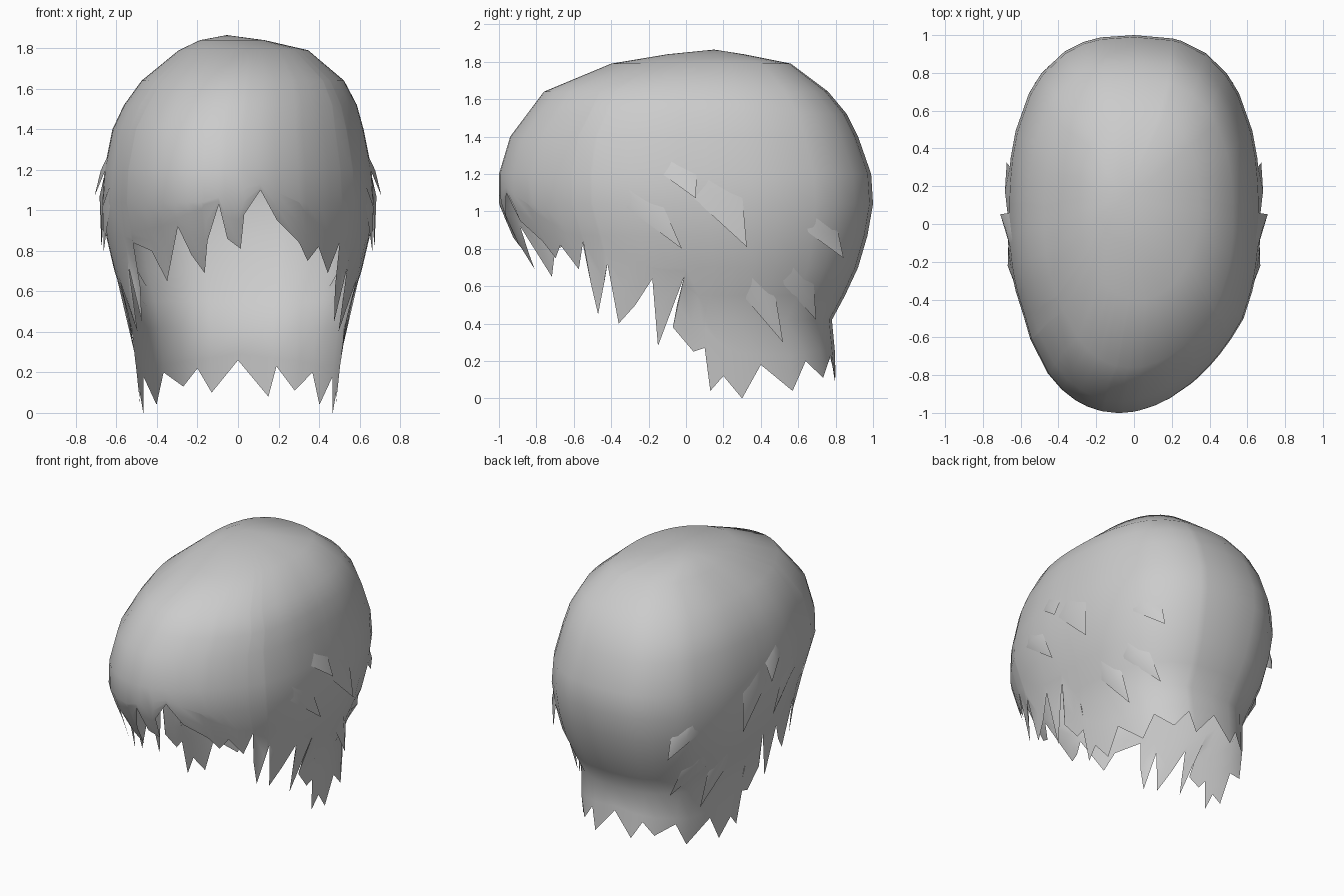
import bpy, bmesh, math

cube = bpy.data.objects.get("Cube")
if cube:
    bpy.data.objects.remove(cube, do_unlink=True)

hair = bpy.data.materials.new("hair grey")
hair.use_nodes = True
hair.diffuse_color = (0.6, 0.6, 0.6, 1)
hair.node_tree.nodes["Principled BSDF"].inputs["Base Color"].default_value = (0.6, 0.6, 0.6, 1)

# Head cross-sections: height, half width, front y, back y
RINGS = [(1.865, 0, .15, .15), (1.84, .16, -.1, .31), (1.79, .32, -.4, .56),
         (1.64, .5, -.76, .76), (1.52, .575, -.85, .86), (1.4, .62, -.94, .92),
         (1.2, .66, -1, .99), (1.04, .67, -1, 1), (.87, .65, -.93, .97),
         (.7, .61, -.82, .92), (.55, .56, -.79, .85), (.42, .525, -.79, .78),
         (0, .48, -.78, .82)]

# Hem zigzags: front and back as (x, z), one side as (y, z)
FRINGE = [(-.45, .8), (-.37, .65), (-.29, .92), (-.23, .78), (-.17, .69), (-.14, .85),
          (-.07, 1.03), (-.04, .86), (.02, .81), (.05, .98), (.13, 1.1), (.2, .95),
          (.29, .84), (.32, .75), (.37, .82), (.4, .69)]
SIDE = [(-.55, .84), (-.51, .62), (-.47, .45), (-.42, .72), (-.36, .4), (-.27, .5),
        (-.18, .64), (-.15, .28), (-.07, .38), (-.01, .65), (.04, .25), (.1, .27),
        (.13, .04), (.2, .12), (.3, 0), (.4, .18), (.57, .04), (.64, .2)]
NAPE = [(-.27, .13), (-.2, .22), (-.13, .1), (0, .26), (.15, .08), (.19, .23), (.28, .11)]


def section(z):
    """Half width, centre y and half depth at a height."""
    for hi, lo in zip(RINGS, RINGS[1:]):
        if z >= lo[0]:
            f = (hi[0] - z) / (hi[0] - lo[0])
            a, front, back = (p + (q - p) * f for p, q in zip(hi[1:], lo[1:]))
            return a, (front + back) / 2, (back - front) / 2
    return section(0)


def power(z, front):
    """Squareness of a cross-section: boxy behind, round at the forehead."""
    return 2.6 - .6 * max(0, min(1, (z - .45) / .4)) if front else 2.6


def spow(v, p):
    return math.copysign(abs(v) ** p, v)


def surf(angle, z, out=0.0):
    """Point on the head shape, pushed outward by a distance."""
    a, yc, b = section(z)
    p = power(z, math.sin(angle) < 0)
    x = (a + out) * spow(math.cos(angle), 2 / p)
    y = yc + (b + out) * spow(math.sin(angle), 2 / p)
    # The forehead leans to one side, the crown to the other, the peak back again
    x += .1 * max(0, z - 1.4) - 1.2 * max(0, z - 1.78) - .16 * max(0, -y - .5)
    return (x, y, z)


def angle_from_y(y, z):
    a, yc, b = section(z)
    return math.asin(spow(max(-1, min(1, (y - yc) / b)), power(z, y < yc) / 2))


def angle_from_x(x, z, front):
    return math.acos(spow(x / section(z)[0], power(z, front) / 2))


def finish(name, bm):
    bmesh.ops.remove_doubles(bm, verts=bm.verts, dist=.0008)
    mesh = bpy.data.meshes.new(name)
    bm.to_mesh(mesh)
    bm.free()
    mesh.materials.append(hair)
    obj = bpy.data.objects.new(name, mesh)
    bpy.context.collection.objects.link(obj)
    bpy.ops.object.select_all(action='DESELECT')
    obj.select_set(True)
    bpy.context.view_layer.objects.active = obj
    bpy.ops.object.shade_smooth_by_angle(angle=math.radians(60))


# Gather the hem all the way around
hem = [(-angle_from_x(x + .055, z, True), z) for x, z in FRINGE]
hem += [(angle_from_x(x, z, False), z) for x, z in NAPE]
for y, z in SIDE:
    t = angle_from_y(y, z)
    hem += [(t, z), (math.pi - t, z)]
hem = sorted((t % math.tau, z) for t, z in hem)
n = len(hem)

# Smooth line where the solid cap ends and the pointed locks begin
peak = [max(hem[(i + k) % n][1] for k in range(-2, 3)) + .02 for i in range(n)]
base = [sum(peak[(i + k) % n] for k in range(-2, 3)) / 5 for i in range(n)]

# Hair shell
bm = bmesh.new()
columns = []
for (t, z), b in zip(hem, base):
    b = max(b, z + .03)
    heights = [max(r[0], b) for r in RINGS] + [(b + z) / 2, z]
    columns.append([bm.verts.new(surf(t, h)) for h in heights])
for i in range(n):
    left, right = columns[i], columns[(i + 1) % n]
    for r in range(len(left) - 1):
        bm.faces.new((left[r], left[r + 1], right[r + 1], right[r]))
bmesh.ops.dissolve_degenerate(bm, dist=.0008, edges=bm.edges)
finish("hair_shell", bm)


# Loose locks lying over both sides: root y, root z, tip y, tip z, half width, tip lift
LOCKS = [(-.38, 1.2, -.02, .8, .1, .03), (.06, 1.28, .31, .81, .13, .05),
         (-.1, 1.3, .05, 1.07, .09, .04), (.68, 1.0, .8, .75, .08, .05),
         (.55, .76, .67, .42, .08, .03), (.32, .72, .5, .3, .08, .03)]


def lock(name, side, y0, z0, y1, z1, w, tip):
    bm = bmesh.new()
    rows = []
    for f, width, out in ((0, .6, -.012), (.45, 1, .012), (1, 0, tip)):
        y, z = y0 + (y1 - y0) * f, z0 + (z1 - z0) * f
        row = []
        for k, lift in ((-1, -.012), (0, .006), (1, -.012)):
            t = angle_from_y(y + k * w * width, z)
            p = surf(t if side > 0 else math.pi - t, z, out + lift * width)
            row.append(bm.verts.new(p))
        rows.append(row)
    for up, low in zip(rows, rows[1:]):
        for k in range(2):
            quad = (up[k], low[k], low[k + 1], up[k + 1])
            bm.faces.new(quad if side > 0 else quad[::-1])
    finish(name, bm)


for label, side in (("left", 1), ("right", -1)):
    for i, spec in enumerate(LOCKS):
        lock(f"{label}_lock_{i + 1}", side, *spec)
